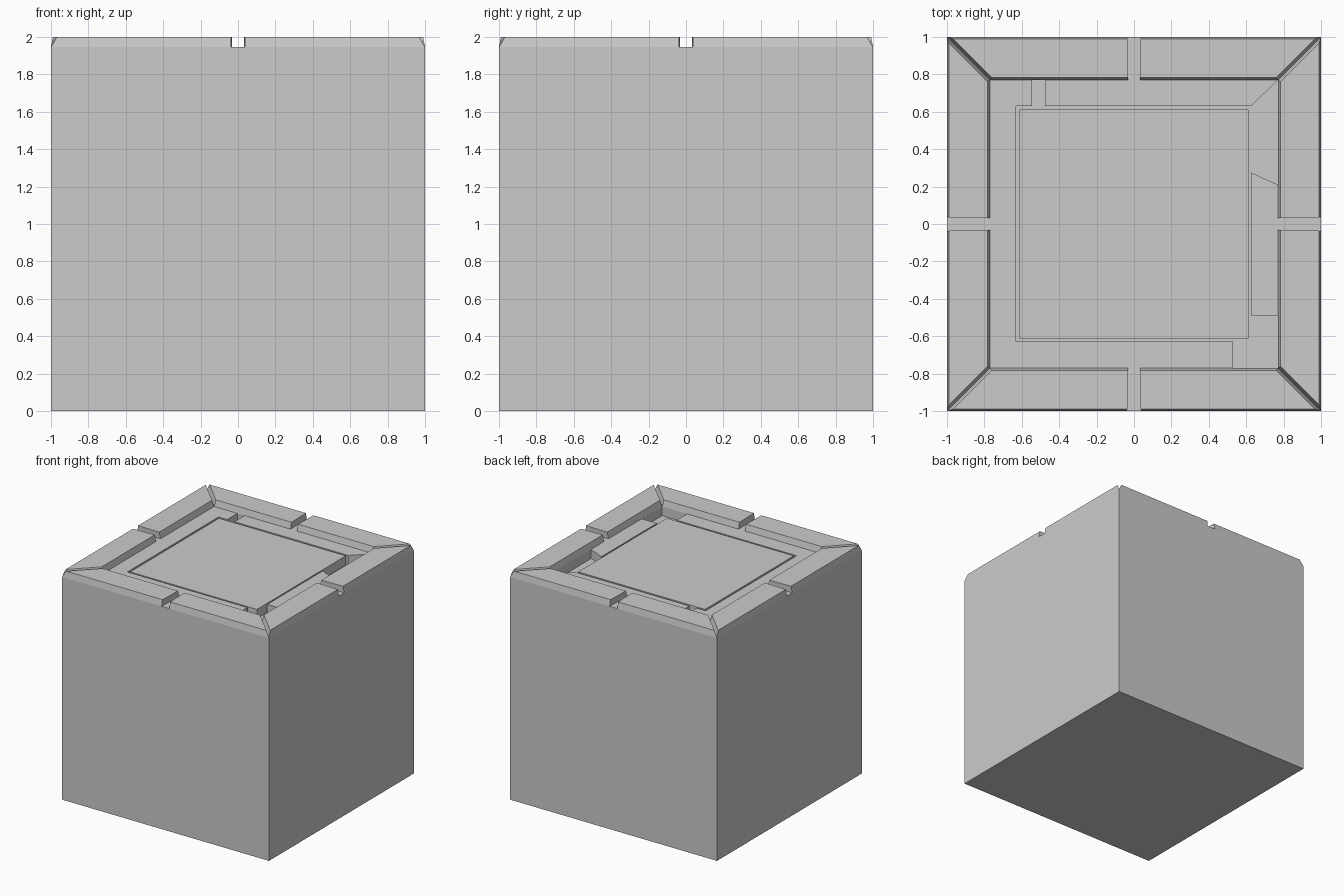
import bpy, bmesh
from math import radians
from mathutils import Matrix

if "Cube" in bpy.data.objects:
    bpy.data.objects.remove(bpy.data.objects["Cube"])

DECK = 1.945      # level of the deck, plate and infill panels
FLOOR = 1.865     # bottom of the sunken tray
TOP = 2.0
IN = 0.77         # half width of the tray


def finish(bm, name):
    bmesh.ops.recalc_face_normals(bm, faces=bm.faces[:])
    mesh = bpy.data.meshes.new(name)
    bm.to_mesh(mesh)
    bm.free()
    obj = bpy.data.objects.new(name, mesh)
    bpy.context.collection.objects.link(obj)
    return obj


def loft(name, low, high, z0, z1, matrix=Matrix()):
    """Solid between two outlines with the same number of points."""
    bm = bmesh.new()
    a = [bm.verts.new((x, y, z0)) for x, y in low]
    b = [bm.verts.new((x, y, z1)) for x, y in high]
    bm.faces.new(a)
    bm.faces.new(b)
    n = len(a)
    for i in range(n):
        j = (i + 1) % n
        bm.faces.new((a[i], a[j], b[j], b[i]))
    bm.transform(matrix)
    return finish(bm, name)


def slab(name, outline):
    return loft(name, outline, outline, FLOOR, DECK)


# Block with a sunken square tray in the top
bm = bmesh.new()
bmesh.ops.create_cube(bm, size=1)
bm.transform(Matrix.Translation((0, 0, DECK / 2)) @ Matrix.Diagonal((2, 2, DECK, 1)))
top = max(bm.faces, key=lambda f: f.calc_center_median().z)
bmesh.ops.inset_region(bm, faces=[top], thickness=1 - IN, use_even_offset=True)
tray = bmesh.ops.extrude_discrete_faces(bm, faces=[top])["faces"][0]
bmesh.ops.translate(bm, verts=tray.verts[:], vec=(0, 0, FLOOR - DECK))
finish(bm, "block")

# Centre plate
c = 0.613
slab("centre_plate", [(-c, -c), (c, -c), (c, c), (-c, c)])

# Infill panels around the plate, leaving pits at two corners and one slot
slab("corner_panel", [(-IN, -IN), (0.53, -IN), (0.53, -0.627), (-0.63, -0.627),
                      (-0.63, 0.63), (-0.545, 0.63), (-0.545, IN), (-IN, IN)])
slab("back_panel", [(-0.475, 0.63), (0.625, 0.63), (IN, IN), (-0.475, IN)])
slab("right_panel", [(0.625, -0.49), (IN, -0.49), (IN, 0.21), (0.625, 0.275)])

# Raised rim: eight mitred bars with sloped edges and a gap mid-side
low = [(-1, -1), (-0.038, -1), (-0.031, -IN), (-IN, -IN)]
high = [(-0.968, -0.99), (-0.036, -0.99), (-0.031, -0.783), (-0.761, -0.783)]
for i, side in enumerate(("front", "right", "back", "left")):
    turn = Matrix.Rotation(radians(90 * i), 4, "Z")
    for tag, sx in (("a", 1), ("b", -1)):
        loft(f"{side}_rim_bar_{tag}", low, high, DECK, TOP,
             turn @ Matrix.Diagonal((sx, 1, 1, 1)))
